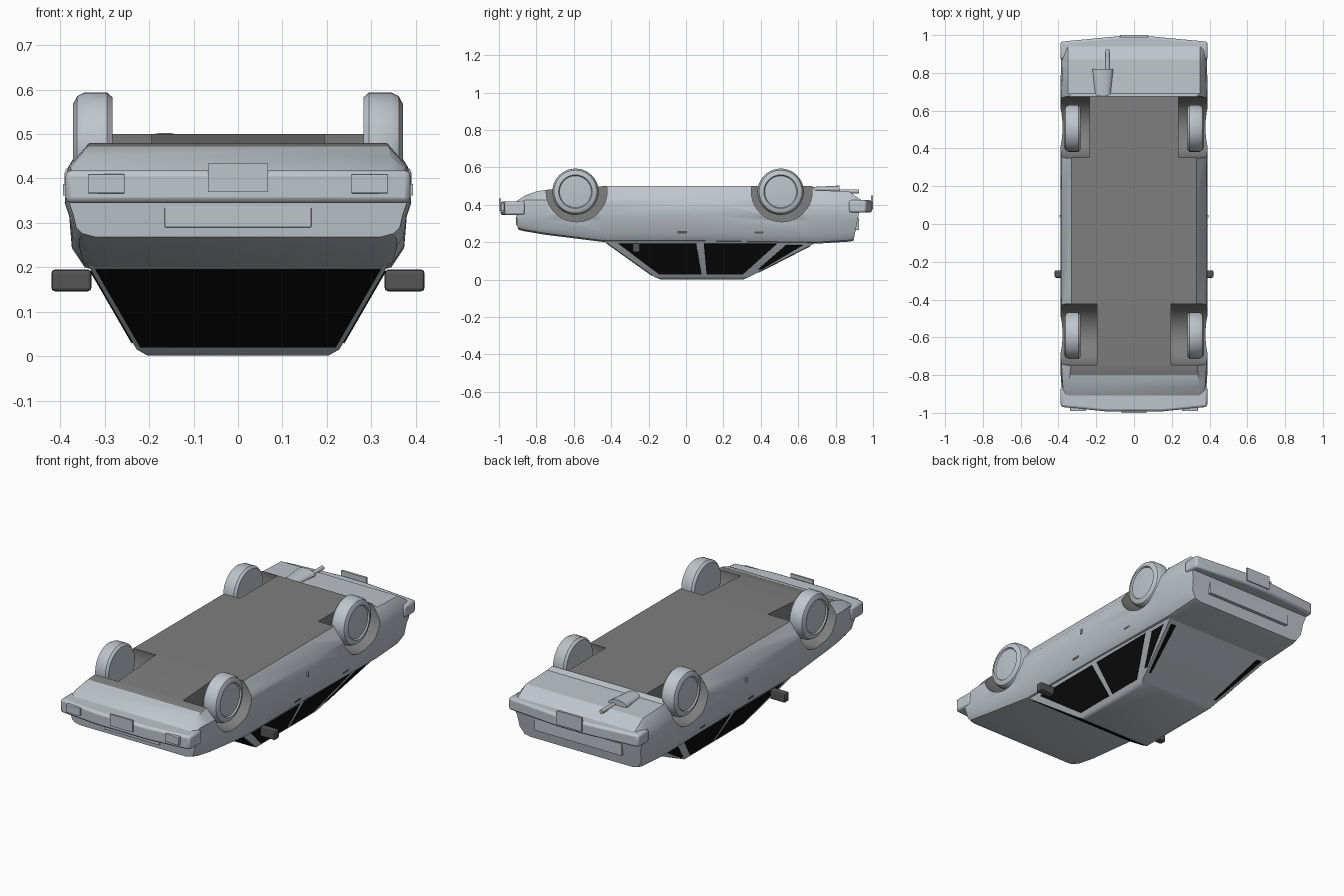
import bpy, bmesh, math
from mathutils import Vector, Matrix

if "Cube" in bpy.data.objects:
    bpy.data.objects.remove(bpy.data.objects["Cube"])


def material(name, rgb):
    m = bpy.data.materials.new(name)
    m.diffuse_color = (*rgb, 1)
    m.use_nodes = True
    m.node_tree.nodes["Principled BSDF"].inputs["Base Color"].default_value = m.diffuse_color
    return m


PAINT = material("pale grey paint", (0.52, 0.56, 0.61))
UNDER = material("underside grey", (0.21, 0.21, 0.21))
GLASS = material("black glass", (0.004, 0.004, 0.004))
TRIM = material("dark trim", (0.09, 0.09, 0.09))


def make(name, bm, mats, bevel=0, smooth=True):
    bmesh.ops.recalc_face_normals(bm, faces=bm.faces)
    me = bpy.data.meshes.new(name)
    bm.to_mesh(me)
    bm.free()
    ob = bpy.data.objects.new(name, me)
    bpy.context.collection.objects.link(ob)
    for m in mats:
        me.materials.append(m)
    if bevel:
        b = ob.modifiers.new("bevel", 'BEVEL')
        b.width, b.segments = bevel, 2
    if smooth:
        soften(ob)
    return ob


def soften(ob):
    bpy.ops.object.select_all(action='DESELECT')
    ob.select_set(True)
    bpy.context.view_layer.objects.active = ob
    bpy.ops.object.shade_smooth_by_angle(angle=math.radians(32))


def loft(rings, closed=True):
    # skin between rings of equal length, with end caps
    bm = bmesh.new()
    vs = [[bm.verts.new(p) for p in r] for r in rings]
    n = len(vs[0])
    for a, b in zip(vs, vs[1:]):
        for i in range(n):
            j = (i + 1) % n
            bm.faces.new((a[i], a[j], b[j], b[i]))
    bm.faces.new(vs[0])
    bm.faces.new(vs[-1])
    return bm


def box(name, lo, hi, mat, bevel=0):
    q = [(lo[0], lo[1]), (hi[0], lo[1]), (hi[0], hi[1]), (lo[0], hi[1])]
    return make(name, loft([[(x, y, z) for x, y in q] for z in (lo[2], hi[2])]), [mat], bevel, False)


def plate(name, pts, mat, thick=0.006):
    # thin panel straddling the plane of its points
    p = [Vector(c) for c in pts]
    n = (p[1] - p[0]).cross(p[2] - p[0]).normalized() * thick / 2
    return make(name, loft([[c - n for c in p], [c + n for c in p]]), [mat], 0, False)


def tube_x(x0, x1, r, y, z, seg=40):
    return loft([[(x, y + r * math.cos(a), z + r * math.sin(a))
                  for a in (2 * math.pi * i / seg for i in range(seg))] for x in (x0, x1)])


# Lower body: sections along the length (car lies on its roof)
# y, floor z, floor half width, side half width, belt z, belt half width, end tilt
STATIONS = [
    (-0.905, 0.415, 0.345, 0.380, 0.268, 0.350, -0.10),
    (-0.86, 0.450, 0.345, 0.384, 0.258, 0.356, 0),
    (-0.80, 0.472, 0.340, 0.388, 0.248, 0.358, 0),
    (-0.75, 0.480, 0.335, 0.390, 0.240, 0.358, 0),
    (-0.44, 0.500, 0.330, 0.390, 0.201, 0.348, 0),
    (0.10, 0.500, 0.330, 0.390, 0.200, 0.345, 0),
    (0.675, 0.500, 0.330, 0.390, 0.192, 0.345, 0),
    (0.69, 0.478, 0.350, 0.390, 0.192, 0.345, 0),
    (0.87, 0.472, 0.350, 0.386, 0.203, 0.345, 0),
    (0.92, 0.425, 0.350, 0.380, 0.207, 0.340, 0.20),
]
rings = []
for y, zf, xf, xs, zb, xb, tilt in STATIONS:
    half = [(xf, zf), (xs - 0.007, min(0.425, zf - 0.012)), (xs, 0.345),
            (xs - 0.010, 0.315), (xs - 0.016, 0.6 * zb + 0.4 * 0.32), (xb, zb + 0.008), (xb - 0.03, zb)]
    full = half + [(-x, z) for x, z in reversed(half)]
    rings.append([(x, y + tilt * (z - 0.33), z) for x, z in full])
body = make("lower_body", loft(rings), [PAINT, UNDER], 0, False)

# Wheel wells cut from the body
WHEELS = [(-0.585, 0.195), (0.512, 0.235)]
cutters = []
for y, inner in WHEELS:
    for s in (-1, 1):
        c = make("well_cutter", tube_x(s * inner, s * 0.5, 0.163, y, 0.472), [UNDER], 0, False)
        c.hide_render = True
        cutters.append(c)
        m = body.modifiers.new("well", 'BOOLEAN')
        m.operation, m.solver, m.object = 'DIFFERENCE', 'EXACT', c
bpy.context.view_layer.update()
cut = bpy.data.meshes.new_from_object(body.evaluated_get(bpy.context.evaluated_depsgraph_get()))
body.modifiers.clear()
body.data = cut
for c in cutters:
    bpy.data.objects.remove(c)
cut.materials.clear()
cut.materials.append(PAINT)
cut.materials.append(UNDER)
# Grey floor and wells, pale paint elsewhere
for f in cut.polygons:
    c, n = f.center, f.normal
    floor = n.z > 0.9 and c.z > 0.46 and -0.81 < c.y < 0.68
    well = any(math.hypot(c.y - y, c.z - 0.472) < 0.17 for y, _ in WHEELS) and c.z > 0.29 \
        and (abs(n.x) < 0.3 or abs(c.x) < 0.3)
    f.material_index = 1 if floor or well else 0
soften(body)

# Wheels, turned from a profile
PROFILE = [(0.283, 0.08), (0.283, 0.113), (0.295, 0.124), (0.345, 0.124), (0.362, 0.115),
           (0.371, 0.098), (0.371, 0.090), (0.364, 0.085), (0.368, 0.03)]
for end, (y, _) in zip(("front", "rear"), WHEELS):
    for side, s in (("left", -1), ("right", 1)):
        seg = 40
        turned = [[(s * x, y - 0.006 + r * math.cos(2 * math.pi * i / seg), 0.47 + r * math.sin(2 * math.pi * i / seg))
                   for i in range(seg)] for x, r in PROFILE]
        make(f"{end}_{side}_wheel", loft(turned), [PAINT])


# Cabin shell
def side_x(z):
    return 0.228 + (z - 0.015) / 0.185 * 0.107


def front_y(z):
    return -0.17 - (z - 0.015) / 0.185 * 0.26


def back_y(z):
    return 0.34 + (z - 0.015) / 0.185 * 0.36


def rect(x, y0, y1, z):
    return [(-x, y0, z), (x, y0, z), (x, y1, z), (-x, y1, z)]


make("cabin", loft([rect(side_x(z), front_y(z), back_y(z), z) for z in (0.215, 0.015)]
                   + [rect(0.205, -0.14, 0.31, 0.002)]), [PAINT])

# Windscreen
plate("windscreen", [(sx * (side_x(z) - 0.012), front_y(z), z)
                     for sx, z in ((-1, 0.196), (1, 0.196), (1, 0.022), (-1, 0.022))], GLASS)

# Side windows as (y, z) outlines on the sloping cabin side
WINDOWS = {
    "front_window": [(-0.36, 0.192), (0.055, 0.192), (0.083, 0.03), (-0.145, 0.03)],
    "rear_window": [(0.095, 0.192), (0.485, 0.192), (0.305, 0.03), (0.110, 0.03)],
    "quarter_window": [(0.535, 0.185), (0.625, 0.185), (0.405, 0.055), (0.385, 0.055)],
}
for name, outline in WINDOWS.items():
    for side, s in (("left", -1), ("right", 1)):
        plate(f"{side}_{name}", [(s * side_x(z), y, z) for y, z in outline], GLASS)
# Dark slits beside the back panel
for s in (-1, 1):
    plate("back_slit", [(s * (side_x(z) - d), back_y(z), z)
                        for d, z in ((0.02, 0.18), (0.05, 0.18), (0.03, 0.04), (0.018, 0.04))], GLASS)


# Bumpers, from half outlines seen from above
def bumper(name, half, z0, z1):
    full = half + [(-x, y) for x, y in reversed(half)]
    make(name, loft([[(x, y, z) for x, y in full] for z in (z0, z1)]), [PAINT], 0.012)


bumper("front_bumper", [(0.30, -0.875), (0.388, -0.86), (0.388, -0.968), (0.15, -0.992)], 0.345, 0.418)
bumper("rear_bumper", [(0.30, 0.88), (0.390, 0.87), (0.390, 0.965), (0.08, 0.994)], 0.358, 0.425)

# Number plates without lettering, front lamps, nose and tail panels
box("front_plate", (-0.067, -1.0, 0.37), (0.067, -0.99, 0.434), PAINT)
box("rear_plate", (-0.075, 0.988, 0.375), (0.075, 1.0, 0.45), PAINT)
for s in (-1, 1):
    a, b = sorted((s * 0.255, s * 0.338))
    box("bumper_lamp", (a, -0.99, 0.366), (b, -0.93, 0.41), PAINT, 0.003)
box("grille_panel", (-0.165, -0.908, 0.29), (0.165, -0.895, 0.335), PAINT, 0.002)
box("tail_panel", (-0.26, 0.90, 0.265), (0.26, 0.925, 0.33), PAINT, 0.002)

# Mirrors and door handles
for s in (-1, 1):
    a, b = sorted((s * 0.33, s * 0.42))
    box("door_mirror", (a, -0.285, 0.146), (b, -0.245, 0.195), TRIM, 0.008)
    for y in (-0.02, 0.39):
        a, b = sorted((s * 0.355, s * 0.375))
        box("door_handle", (a, y - 0.025, 0.247), (b, y + 0.025, 0.26), TRIM)
    a, b = sorted((s * 0.38, s * 0.394))
    box("side_marker", (a, 0.035, 0.362), (b, 0.047, 0.388), PAINT)


# Exhaust silencer and tail pipe
def tapered(name, x, z, y0, y1, r0, r1, squash, seg=20):
    ang = [2 * math.pi * i / seg for i in range(seg)]
    make(name, loft([[(x + r * math.cos(a), y, z + squash * r * math.sin(a)) for a in ang]
                     for y, r in ((y0, r0), (y1, r1))]), [PAINT])


tapered("silencer", -0.165, 0.478, 0.655, 0.82, 0.037, 0.055, 0.45)
tapered("tail_pipe", -0.14, 0.472, 0.81, 0.925, 0.011, 0.011, 1)
